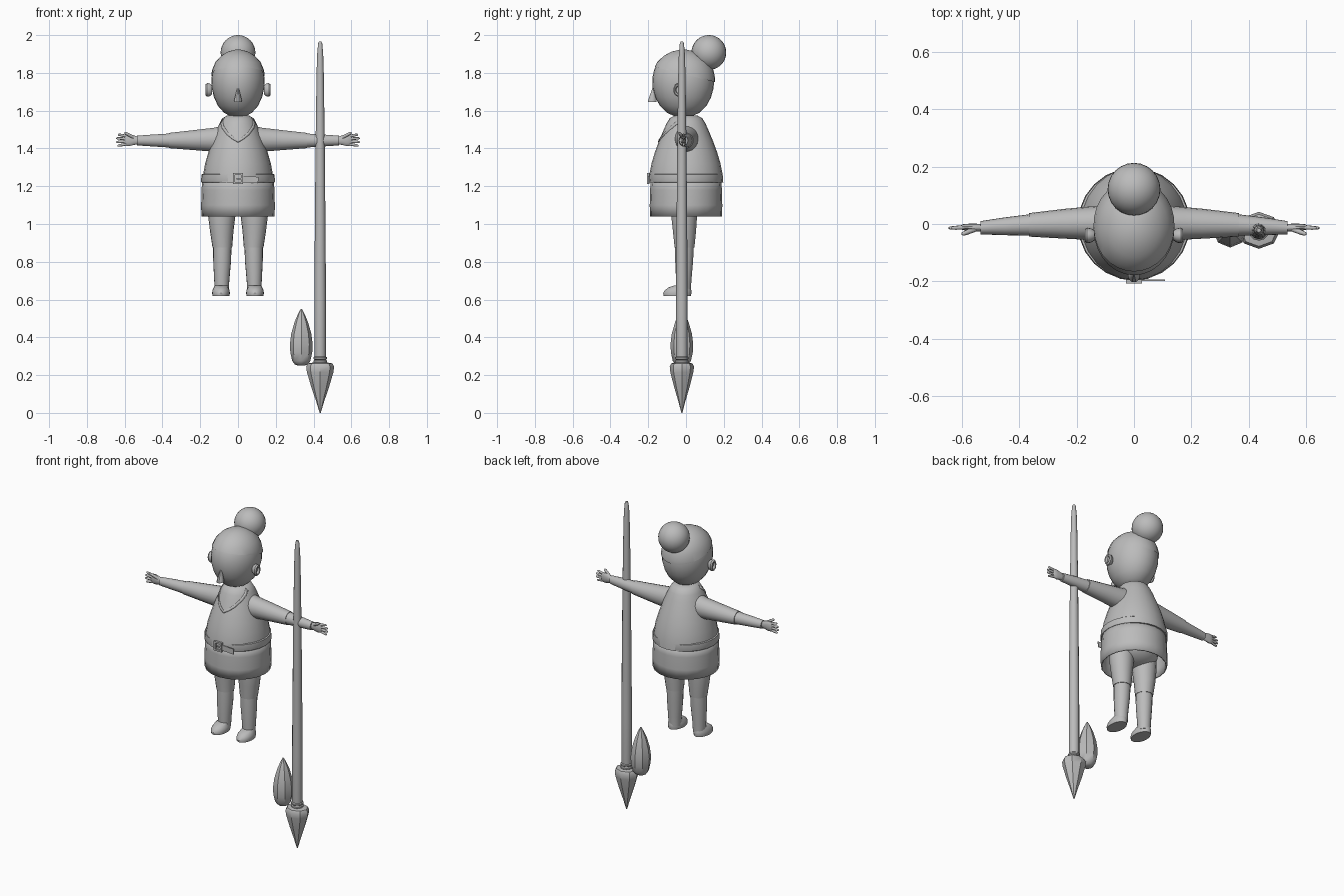
import bpy, bmesh, math
from mathutils import Vector, Matrix

if "Cube" in bpy.data.objects:
    bpy.data.objects.remove(bpy.data.objects["Cube"])

clay = bpy.data.materials.new("plain grey")
clay.diffuse_color = (0.5, 0.5, 0.5, 1)
clay.use_nodes = True
clay.node_tree.nodes["Principled BSDF"].inputs["Base Color"].default_value = clay.diffuse_color


def finish(bm, name, mirror=False):
    bmesh.ops.recalc_face_normals(bm, faces=bm.faces)
    me = bpy.data.meshes.new(name)
    bm.to_mesh(me)
    bm.free()
    me.materials.append(clay)
    ob = bpy.data.objects.new(name, me)
    bpy.context.collection.objects.link(ob)
    if mirror:
        ob.modifiers.new("Mirror", "MIRROR")
    return ob


def loft_bm(rings, sides=20, axis="z", caps=True, spin=0.0):
    """Skin through elliptical rings (t, u, v, radius_u, radius_v) along an axis."""
    bm = bmesh.new()
    loops = []
    for t, u, v, a, b in rings:
        loop = []
        for i in range(sides):
            w = 2 * math.pi * i / sides + spin
            p, q = u + a * math.cos(w), v + b * math.sin(w)
            loop.append(bm.verts.new((p, q, t) if axis == "z" else
                                     (t, p, q) if axis == "x" else (p, t, q)))
        loops.append(loop)
    for lo, hi in zip(loops, loops[1:]):
        for i in range(sides):
            j = (i + 1) % sides
            bm.faces.new((lo[i], lo[j], hi[j], hi[i]))
    if caps:
        bm.faces.new(loops[0])
        bm.faces.new(loops[-1])
    return bm


def lathe(profile, x=0, y=0, sx=1, sy=1, **kw):
    return loft_bm([(z, x, y, r * sx, r * sy) for z, r in profile], **kw)


def ball(name, loc, size, mirror=False, seg=24):
    bm = bmesh.new()
    m = Matrix.Translation(loc) @ Matrix.Diagonal((*size, 1))
    bmesh.ops.create_uvsphere(bm, u_segments=seg, v_segments=seg * 2 // 3, radius=1, matrix=m)
    return finish(bm, name, mirror)


def box(name, loc, size, rot=0):
    bm = bmesh.new()
    m = Matrix.Translation(loc) @ Matrix.Rotation(rot, 4, "Y") @ Matrix.Diagonal((*size, 1))
    bmesh.ops.create_cube(bm, size=1, matrix=m)
    return finish(bm, name)


# head, hair cap and bun
HEAD = [(1.566, .012), (1.571, .04), (1.588, .073), (1.625, .106), (1.67, .127), (1.72, .139),
        (1.77, .141), (1.815, .133), (1.855, .116), (1.888, .086), (1.91, .05), (1.919, .015)]
finish(lathe(HEAD, y=-.015, sy=1.16, sides=28), "head")
cap = lathe([(1.74 + (z - 1.74) * 1.02, r * 1.03) for z, r in HEAD], y=-.014, sy=1.16, sides=28)
bmesh.ops.bisect_plane(cap, geom=cap.verts[:] + cap.edges[:] + cap.faces[:],
                       plane_co=(0, -.16, 1.83), plane_no=(0, .25, 1), clear_inner=True)
finish(cap, "hair_cap")
ball("hair_bun", (0, .121, 1.908), (.092, .092, .092))

# ears: rim and inner lobe
rim = loft_bm([(.138, -.04, 1.71, .017, .024), (.15, -.04, 1.71, .025, .034),
               (.163, -.04, 1.71, .027, .036), (.171, -.04, 1.71, .022, .030),
               (.169, -.04, 1.71, .016, .022), (.158, -.04, 1.71, .012, .017)],
              sides=16, axis="x")
finish(rim, "ear", True)

# nose, narrow at the bridge
finish(loft_bm([(1.646, 0, -.18, .021, .024), (1.665, 0, -.177, .018, .021),
                (1.72, 0, -.172, .004, .006)], sides=10), "nose")

# torso
BODY = [(1.22, .188), (1.26, .185), (1.32, .174), (1.38, .157), (1.44, .136),
        (1.50, .112), (1.535, .097), (1.56, .082), (1.574, .058)]
finish(lathe(BODY, sy=1.05, sides=24), "tunic_top")


def on_body(angle, z, out):
    """Point on the tunic, with the angle counted from the front."""
    for (z0, r0), (z1, r1) in zip(BODY, BODY[1:]):
        if z0 <= z <= z1:
            r = r0 + (r1 - r0) * (z - z0) / (z1 - z0) + out
            return Vector((r * math.sin(angle), -r * 1.05 * math.cos(angle), z))


# V collar
bm = bmesh.new()
path = [(1.25, 1.566), (1.05, 1.545), (.80, 1.52), (.45, 1.485), (.2, 1.462), (0, 1.446)]
inner = [bm.verts.new(on_body(a, z, .004)) for a, z in path]
outer = [bm.verts.new(on_body(a * 1.08, z - .013, .004)) for a, z in path]
for i in range(len(path) - 1):
    bm.faces.new((inner[i], inner[i + 1], outer[i + 1], outer[i]))
collar = finish(bm, "collar", True)
collar.modifiers.new("Thickness", "SOLIDIFY").thickness = .006

# skirt open underneath, with a pelvis inside
skirt = finish(lathe([(1.04, .194), (1.10, .195), (1.18, .193), (1.24, .189)], sy=.985,
                     sides=20, caps=False), "tunic_skirt")
skirt.modifiers.new("Thickness", "SOLIDIFY").thickness = .008
ball("pelvis", (0, -.005, 1.13), (.155, .12, .09))

# belt, buckle frame, pin and loose end
belt = finish(lathe([(1.22, .194), (1.225, .196), (1.262, .193), (1.266, .187)], sides=24,
                    caps=False), "belt")
belt.modifiers.new("Thickness", "SOLIDIFY").thickness = .008
for s in (-1, 1):
    box("buckle_side", (s * .022, -.2, 1.24), (.011, .014, .058))
    box("buckle_bar", (0, -.2, 1.24 + s * .024), (.05, .014, .011))
box("buckle_pin", (.008, -.203, 1.24), (.034, .006, .007))
box("belt_end", (.065, -.196, 1.235), (.085, .005, .034), .06)

# legs: breeches, stockings, shoes
finish(loft_bm([(.875, .083, -.008, .052, .053), (.96, .086, -.008, .062, .062),
                (1.05, .086, -.01, .073, .070), (1.14, .08, -.01, .074, .074)], sides=18),
       "thigh", True)
finish(loft_bm([(.64, .086, -.012, .037, .038), (.70, .086, -.012, .040, .041),
                (.80, .084, -.010, .047, .048), (.885, .083, -.008, .049, .050)], sides=18),
       "shin", True)
shoe = loft_bm([(.62, .09, -.046, .045, .072), (.634, .09, -.046, .047, .075),
                (.65, .09, -.042, .045, .070), (.664, .09, -.034, .038, .058),
                (.675, .088, -.020, .034, .042)], sides=20)
finish(shoe, "shoe", True)

# arms: upper sleeve, lower sleeve
finish(loft_bm([(.07, .003, 1.45, .068, .075), (.13, .003, 1.446, .060, .064),
                (.24, .001, 1.444, .052, .053), (.365, -.003, 1.442, .041, .041)],
               sides=18, axis="x"), "upper_sleeve", True)
finish(loft_bm([(.355, -.003, 1.442, .038, .038), (.45, -.008, 1.442, .031, .032),
                (.535, -.013, 1.442, .023, .026)], sides=18, axis="x"), "lower_sleeve", True)

# hand: palm, four fingers and a thumb
finish(loft_bm([(.525, -.013, 1.442, .013, .018), (.55, -.013, 1.444, .014, .026),
                (.575, -.012, 1.444, .013, .032), (.597, -.011, 1.444, .010, .030),
                (.603, -.011, 1.444, .006, .025)], sides=14, axis="x"), "palm", True)


def finger(name, start, end, r):
    d = Vector(end) - Vector(start)
    bm = lathe([(0, r), (d.length * .6, r * .95), (d.length * .92, r * .75),
                (d.length, r * .3)], sides=10)
    turn = Vector((0, 0, 1)).rotation_difference(d).to_matrix().to_4x4()
    bm.transform(Matrix.Translation(start) @ turn)
    finish(bm, name, True)


for i, reach in enumerate((.636, .645, .646, .638)):
    k = i - 1.5
    finger("finger", (.59, -.012, 1.444 - k * .014), (reach, -.014, 1.444 - k * .020), .0075)
finger("thumb", (.553, -.018, 1.458), (.600, -.036, 1.484), .009)

# spear: shaft, binding rings and faceted head pointing down
SX, SY = .435, -.022
finish(lathe([(.26, .027), (.30, .031), (.60, .031), (1.0, .028), (1.45, .024), (1.80, .019),
              (1.90, .016), (1.955, .011), (1.966, .007)], x=SX, y=SY, sides=12), "spear_shaft")
for z in (.272, .290):
    finish(lathe([(z - .009, .030), (z - .004, .036), (z + .004, .036), (z + .009, .030)],
                 x=SX, y=SY, sides=12), "spear_ring")
finish(lathe([(0, .003), (.06, .021), (.14, .048), (.215, .070), (.245, .074), (.262, .064),
              (.267, .035)], x=SX, y=SY, sy=.87, sides=8), "spear_head")

# faceted pod-shaped sheath beside the spear
finish(lathe([(.25, .014), (.256, .034), (.275, .048), (.32, .058), (.365, .060), (.42, .053),
              (.48, .036), (.525, .017), (.55, .003)], x=.335, y=SY, sides=8), "spear_sheath")

# smooth shading, keeping real edges sharp
bpy.ops.object.select_all(action="SELECT")
bpy.context.view_layer.objects.active = bpy.data.objects["head"]
bpy.ops.object.shade_smooth_by_angle(angle=math.radians(38))
